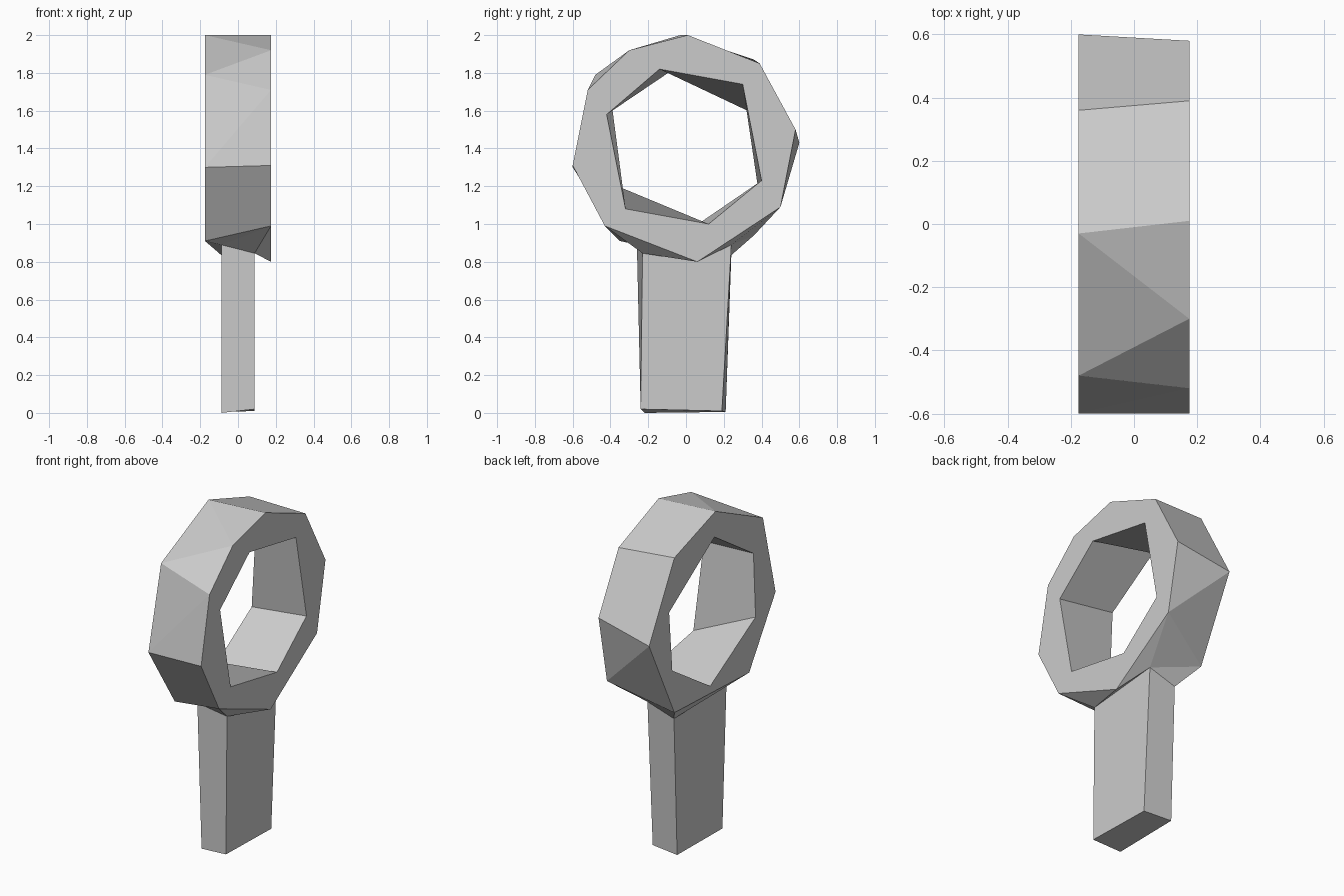
import bpy, bmesh

if "Cube" in bpy.data.objects:
    bpy.data.objects.remove(bpy.data.objects["Cube"])

HALF = 0.175   # half depth of the ring
GRIP = 0.088   # half depth of the handle

# (y, z) profiles, listed clockwise from the top as seen from +x
outer_front = [(.01, 2), (.39, 1.85), (.58, 1.5), (.5, 1.09), (.06, .8),
               (-.43, .99), (-.6, 1.31), (-.52, 1.71), (-.3, 1.92)]
outer_back = [(-.03, 2), (.36, 1.87), (.6, 1.43), (.36, .94), (-.35, .91),
              (-.6, 1.3), (-.48, 1.79)]
hole_front = [(-.14, 1.82), (.3, 1.74), (.4, 1.23), (.12, 1.0), (-.32, 1.08), (-.42, 1.58)]
hole_back = [(-.02, 1.85), (.41, 1.56), (.38, 1.2), (.02, .97), (-.41, 1.22), (-.39, 1.61)]

bm = bmesh.new()


def verts(points, x):
    return [bm.verts.new((x, y, z)) for y, z in points]


def edge_loop(vs):
    return [bm.edges.get(e) or bm.edges.new(e) for e in zip(vs, vs[1:] + vs[:1])]


def faces(*groups):
    for g in groups:
        bm.faces.new(g)


def bridge(a, b):
    for i in range(len(a)):
        j = (i + 1) % len(a)
        bm.faces.new((a[i], a[j], b[j], b[i]))


f, b = verts(outer_front, HALF), verts(outer_back, -HALF)
g, h = verts(hole_front, HALF), verts(hole_back, -HALF)

# Flat ring faces with the hole left open
for rim, hole, nx in ((f, g, 1), (b, h, -1)):
    bmesh.ops.triangle_fill(bm, use_beauty=True, normal=(nx, 0, 0),
                            edges=edge_loop(rim) + edge_loop(hole))

# Inside wall of the hole
bridge(g, h)

# Outer wall, stitching the nine-sided rim to the seven-sided one
faces((b[0], b[1], f[1], f[0]), (b[1], b[2], f[2], f[1]), (b[2], f[3], f[2]),
      (b[2], b[3], f[3]), (b[4], b[5], f[6], f[5]), (b[5], f[7], f[6]),
      (b[5], b[6], f[7]), (b[6], f[8], f[7]), (b[6], b[0], f[8]), (b[0], f[0], f[8]))

# Handle: four-sided post, back pair of corners then front pair
top = verts([(.24, .835), (-.26, .89)], -GRIP) + verts([(-.23, .845), (.24, .89)], GRIP)
foot = verts([(.21, .005), (-.22, 0)], -GRIP) + verts([(-.24, .02), (.19, .01)], GRIP)
bridge(top, foot)
faces(foot)

# Underside collar joining ring to handle
t0, t1, t2, t3 = top
faces((b[4], t1, f[5]), (f[5], t1, t2), (f[5], t2, f[4]), (f[4], t2, t3),
      (f[4], t3, f[3]), (f[3], t3, b[3]), (b[3], t3, t0), (b[3], t0, b[4]),
      (b[4], t0, t1))

bmesh.ops.recalc_face_normals(bm, faces=bm.faces[:])
mesh = bpy.data.meshes.new("ring_with_handle")
bm.to_mesh(mesh)
bm.free()
bpy.context.collection.objects.link(bpy.data.objects.new("ring_with_handle", mesh))
